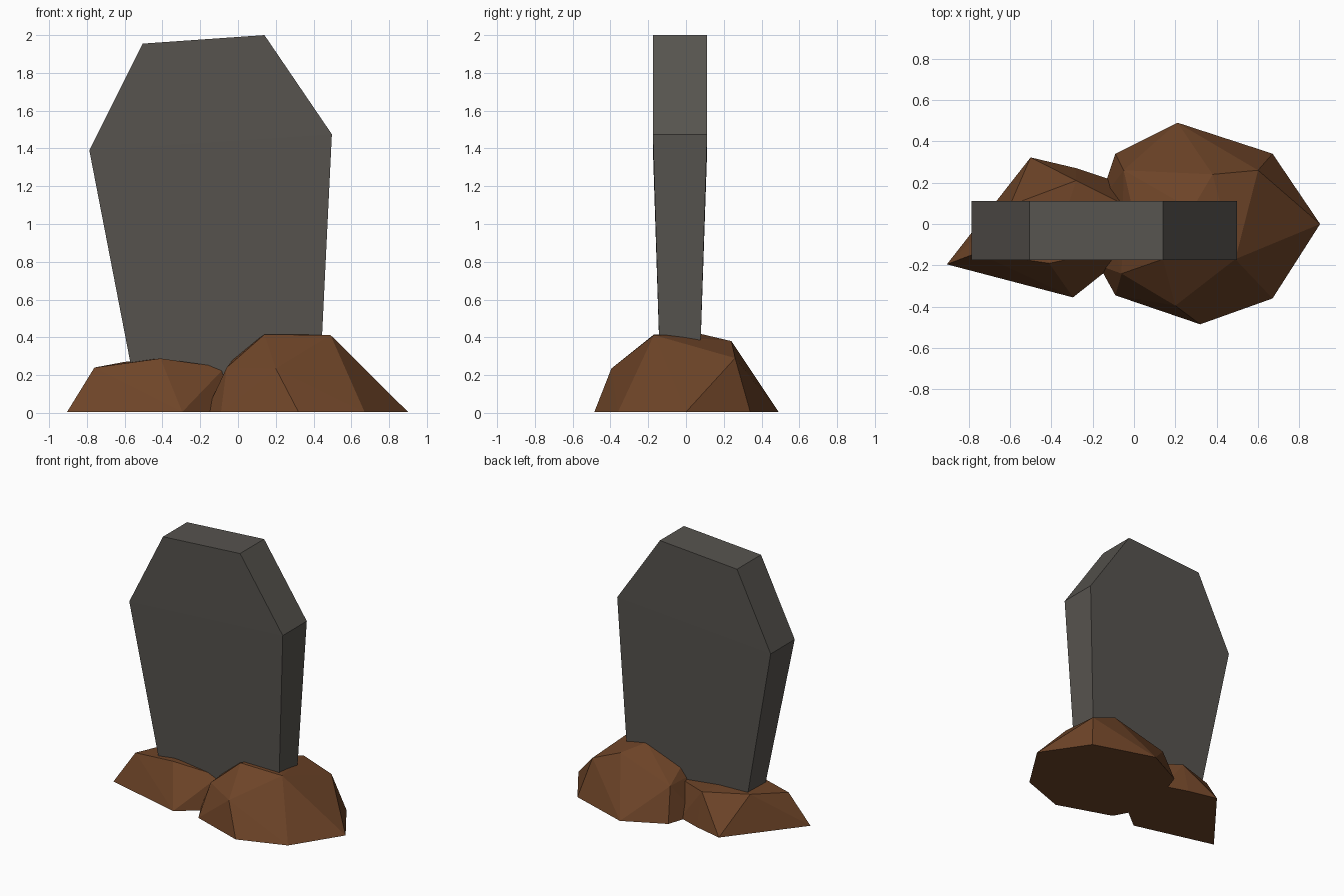
import bpy, bmesh

if "Cube" in bpy.data.objects:
    bpy.data.objects.remove(bpy.data.objects["Cube"])


def material(name, rgb):
    m = bpy.data.materials.new(name)
    m.diffuse_color = (*rgb, 1)
    m.use_nodes = True
    m.node_tree.nodes["Principled BSDF"].inputs["Base Color"].default_value = m.diffuse_color
    return m


def add_object(name, bm, mat):
    bmesh.ops.recalc_face_normals(bm, faces=bm.faces)
    me = bpy.data.meshes.new(name)
    bm.to_mesh(me)
    bm.free()
    me.materials.append(mat)
    ob = bpy.data.objects.new(name, me)
    bpy.context.collection.objects.link(ob)
    return ob


def mound(name, base, upper, mat):
    """Faceted earth heap: hull of a ground outline and some raised points."""
    bm = bmesh.new()
    for x, y in base:
        bm.verts.new((x, y, 0.005))
    for p in upper:
        bm.verts.new(p)
    res = bmesh.ops.convex_hull(bm, input=bm.verts)
    loose = [v for v in bm.verts if not v.link_faces]
    bmesh.ops.delete(bm, geom=loose, context='VERTS')
    return add_object(name, bm, mat)


stone = material("dark grey stone", (0.095, 0.088, 0.078))
earth = material("brown earth", (0.155, 0.058, 0.021))

# Stone slab: outline with front and back depth, thinner toward the foot
outline = [(-0.53, 0.06, -0.132, 0.067), (0.428, 0.06, -0.132, 0.067),
           (0.497, 1.475, -0.175, 0.112), (0.14, 2.0, -0.175, 0.112),
           (-0.505, 1.955, -0.175, 0.112), (-0.787, 1.39, -0.175, 0.112)]
bm = bmesh.new()
front = [bm.verts.new((x, f, z)) for x, z, f, b in outline]
back = [bm.verts.new((x, b, z)) for x, z, f, b in outline]
for ring in (front, back):
    bm.faces.new([ring[i] for i in (0, 1, 2, 5)])
    bm.faces.new(ring[2:])
for i in range(6):
    j = (i + 1) % 6
    bm.faces.new((front[i], front[j], back[j], back[i]))
add_object("stone_slab", bm, stone)

# Large earth heap on the right
mound("large_mound",
      [(0.9, 0), (0.67, 0.34), (0.21, 0.49), (-0.09, 0.34), (-0.17, 0.1),
       (-0.17, -0.2), (-0.09, -0.345), (0.32, -0.485), (0.67, -0.36)],
      [(0.14, -0.17, 0.415), (0.49, -0.17, 0.412), (0.6, 0.26, 0.29),
       (0.38, 0.24, 0.38), (0.28, 0.07, 0.42), (-0.05, 0.26, 0.25),
       (0.01, 0.0, 0.33), (-0.06, -0.24, 0.24), (0.2, -0.395, 0.235)],
      earth)

# Small earth heap on the left
mound("small_mound",
      [(-0.905, -0.195), (-0.295, -0.355), (-0.1, -0.2), (0.0, 0.1),
       (-0.1, 0.21), (-0.28, 0.27), (-0.5, 0.322)],
      [(-0.76, -0.14, 0.24), (-0.41, -0.19, 0.288), (-0.07, -0.12, 0.24),
       (-0.6, 0.09, 0.27), (-0.28, 0.21, 0.25), (-0.06, 0.1, 0.23)],
      earth)
